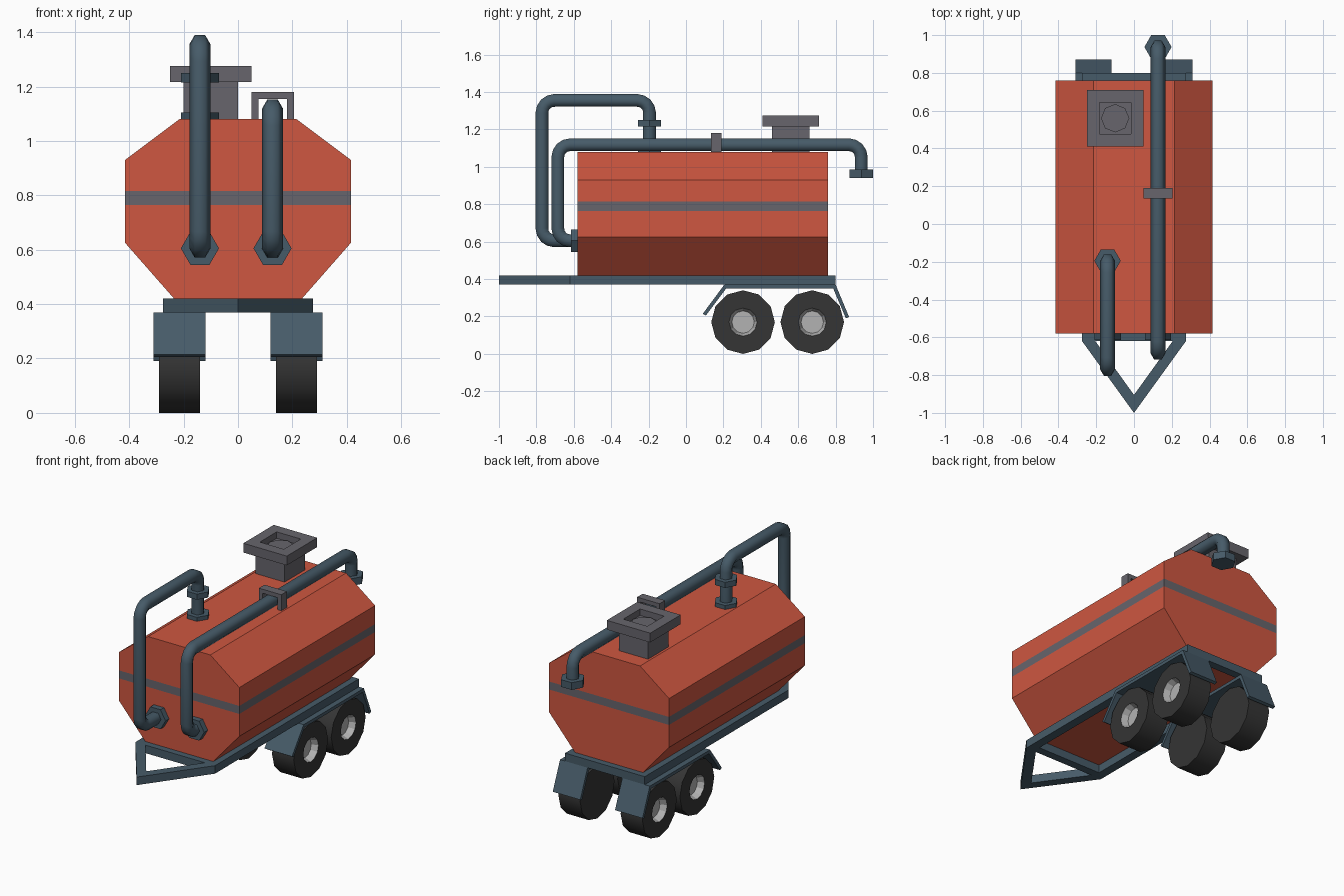
import bpy, bmesh
from math import sin, cos, pi
from mathutils import Vector

if "Cube" in bpy.data.objects:
    bpy.data.objects.remove(bpy.data.objects["Cube"])


def material(name, r, g, b):
    m = bpy.data.materials.new(name)
    m.diffuse_color = (r, g, b, 1)
    m.use_nodes = True
    m.node_tree.nodes["Principled BSDF"].inputs["Base Color"].default_value = m.diffuse_color
    return m


RED = material("tank_red", 0.62, 0.095, 0.052)
BLUE = material("frame_blue", 0.062, 0.105, 0.14)
DARK = material("dark_grey", 0.135, 0.13, 0.15)
BLACK = material("tyre_black", 0.035, 0.035, 0.035)
LIGHT = material("rim_grey", 0.45, 0.45, 0.45)


def finish(name, bm, *mats):
    bmesh.ops.recalc_face_normals(bm, faces=bm.faces)
    me = bpy.data.meshes.new(name)
    bm.to_mesh(me)
    bm.free()
    for m in mats:
        me.materials.append(m)
    ob = bpy.data.objects.new(name, me)
    bpy.context.collection.objects.link(ob)
    return ob


def loft(bm, rings, mats=None, smooth=()):
    """Skin a row of point rings and cap both ends."""
    vs = [[bm.verts.new(p) for p in r] for r in rings]
    n = len(vs[0])
    for k in range(len(vs) - 1):
        for i in range(n):
            j = (i + 1) % n
            f = bm.faces.new((vs[k][i], vs[k][j], vs[k + 1][j], vs[k + 1][i]))
            f.material_index = mats[k] if mats else 0
            f.smooth = k in smooth
    bm.faces.new(vs[0])
    cap = bm.faces.new(vs[-1])
    cap.material_index = mats[-1] if mats else 0


def place(axis, u, v, w):
    """Profile point (u, v) at distance w along the axis."""
    return {'x': (w, u, v), 'y': (u, w, v), 'z': (u, v, w)}[axis]


def prism(bm, profile, axis, a, b):
    loft(bm, [[place(axis, u, v, w) for u, v in profile] for w in (a, b)])


def rect(x0, x1, y0, y1):
    return [(x0, y0), (x1, y0), (x1, y1), (x0, y1)]


def ngon(n, r, cu=0, cv=0, turn=0):
    return [(cu + r * cos(turn + 2 * pi * i / n), cv + r * sin(turn + 2 * pi * i / n))
            for i in range(n)]


# Octagonal tank, cut at the stripe heights so the stripe lies flush
half = [(0.235, 0.42), (0.415, 0.625), (0.415, 0.93), (0.215, 1.08)]
bm = bmesh.new()
prism(bm, half + [(-x, z) for x, z in reversed(half)], 'y', -0.58, 0.76)
for z in (0.765, 0.815):
    bmesh.ops.bisect_plane(bm, geom=bm.verts[:] + bm.edges[:] + bm.faces[:],
                           plane_co=(0, 0, z), plane_no=(0, 0, 1))
for f in bm.faces:
    if 0.765 < f.calc_center_median().z < 0.815 and abs(f.normal.z) < 0.5:
        f.material_index = 1
finish("tank", bm, RED, DARK)

# Open chassis frame with V-shaped drawbar
bm = bmesh.new()
for s in (-1, 1):
    prism(bm, rect(*sorted((s * 0.22, s * 0.275)), -0.62, 0.80), 'z', 0.37, 0.42)
for y0, y1 in ((-0.62, -0.57), (0.75, 0.80)):
    prism(bm, rect(-0.22, 0.22, y0, y1), 'z', 0.37, 0.42)
prism(bm, [(-0.275, -0.62), (0, -1.0), (0.275, -0.62),
           (0.205, -0.62), (0, -0.905), (-0.205, -0.62)], 'z', 0.37, 0.42)
finish("chassis_frame", bm, BLUE)

# Fenders and wheels on both sides
fender = [(0.09, 0.215), (0.205, 0.37), (0.80, 0.37), (0.872, 0.197),
          (0.855, 0.19), (0.787, 0.35), (0.215, 0.35), (0.106, 0.205)]
# (distance from centre line, radius) from the inner face to the hub
wheel = [(0.14, 0.17), (0.29, 0.17), (0.29, 0.075), (0.25, 0.06)]
for side, s in (("left", -1), ("right", 1)):
    bm = bmesh.new()
    prism(bm, fender, 'x', s * 0.12, s * 0.31)
    finish(side + "_fender", bm, BLUE)
    for pos, y in (("front", 0.305), ("rear", 0.675)):
        bm = bmesh.new()
        loft(bm, [[place('x', u, v, s * x) for u, v in ngon(12, r, y, 0.17)]
                  for x, r in wheel], mats=[0, 0, 1, 1], smooth=(0,))
        finish(f"{side}_{pos}_wheel", bm, BLACK, LIGHT)


def round_path(pts, r=0.065, steps=4):
    """Replace each corner of a right-angled path with a quarter arc."""
    pts = [Vector(p) for p in pts]
    out = [pts[0]]
    for a, b, c in zip(pts, pts[1:], pts[2:]):
        d, e = (b - a).normalized(), (c - b).normalized()
        for i in range(steps + 1):
            t = i / steps * pi / 2
            out.append(b - d * r * (1 - sin(t)) + e * r * (1 - cos(t)))
    return out + [pts[-1]]


def pipe(name, x, pts, r=0.039):
    """Six-sided pipe swept along a path in the y-z plane."""
    path = round_path(pts)
    rings = []
    for i, p in enumerate(path):
        t = (path[min(i + 1, len(path) - 1)] - path[max(i - 1, 0)]).normalized()
        if 0 < i < len(path) - 1:
            t = ((p - path[i - 1]).normalized() + (path[i + 1] - p).normalized()).normalized()
        n = Vector((-t.y, t.x))
        rings.append([(x + u, p.x + n.x * v, p.y + n.y * v) for u, v in ngon(6, r)])
    bm = bmesh.new()
    loft(bm, rings, smooth=range(len(rings)))
    finish(name, bm, BLUE)


def flange(name, axis, u, v, a, b, r=0.07):
    bm = bmesh.new()
    prism(bm, ngon(6, r, u, v), axis, a, b)
    finish(name, bm, BLUE)


# Suction pipe from the tank front to the tank top
pipe("suction_pipe", -0.14, [(-0.57, 0.605), (-0.77, 0.605), (-0.77, 1.355),
                             (-0.195, 1.355), (-0.195, 1.07)])
flange("suction_front_flange", 'y', -0.14, 0.605, -0.615, -0.58)
flange("suction_base_flange", 'z', -0.14, -0.195, 1.08, 1.105)
flange("suction_upper_flange", 'z', -0.14, -0.195, 1.215, 1.25)

# Discharge pipe over the whole tank to the rear outlet
pipe("discharge_pipe", 0.127, [(-0.57, 0.605), (-0.685, 0.605), (-0.685, 1.118),
                               (0.937, 1.118), (0.937, 0.96)])
flange("discharge_front_flange", 'y', 0.127, 0.605, -0.615, -0.58)
flange("discharge_outlet", 'z', 0.127, 0.937, 0.94, 0.985, 0.072)

# Bracket straddling the discharge pipe
bm = bmesh.new()
prism(bm, [(0.05, 1.075), (0.05, 1.18), (0.205, 1.18), (0.205, 1.075),
           (0.18, 1.075), (0.18, 1.155), (0.075, 1.155), (0.075, 1.075)], 'y', 0.135, 0.19)
finish("pipe_bracket", bm, DARK)

# Filling hatch: neck, wide collar with square recess, octagonal lid
hx, hy = -0.10, 0.56


def square(h, z):
    return [(x, y, z) for x, y in rect(hx - h, hx + h, hy - h, hy + h)]


bm = bmesh.new()
loft(bm, [square(0.10, 1.07), square(0.10, 1.217), square(0.15, 1.217), square(0.15, 1.275),
          square(0.083, 1.275), square(0.083, 1.235)])
finish("hatch", bm, DARK)
bm = bmesh.new()
prism(bm, ngon(8, 0.075, hx, hy), 'z', 1.23, 1.245)
finish("hatch_lid", bm, DARK)
